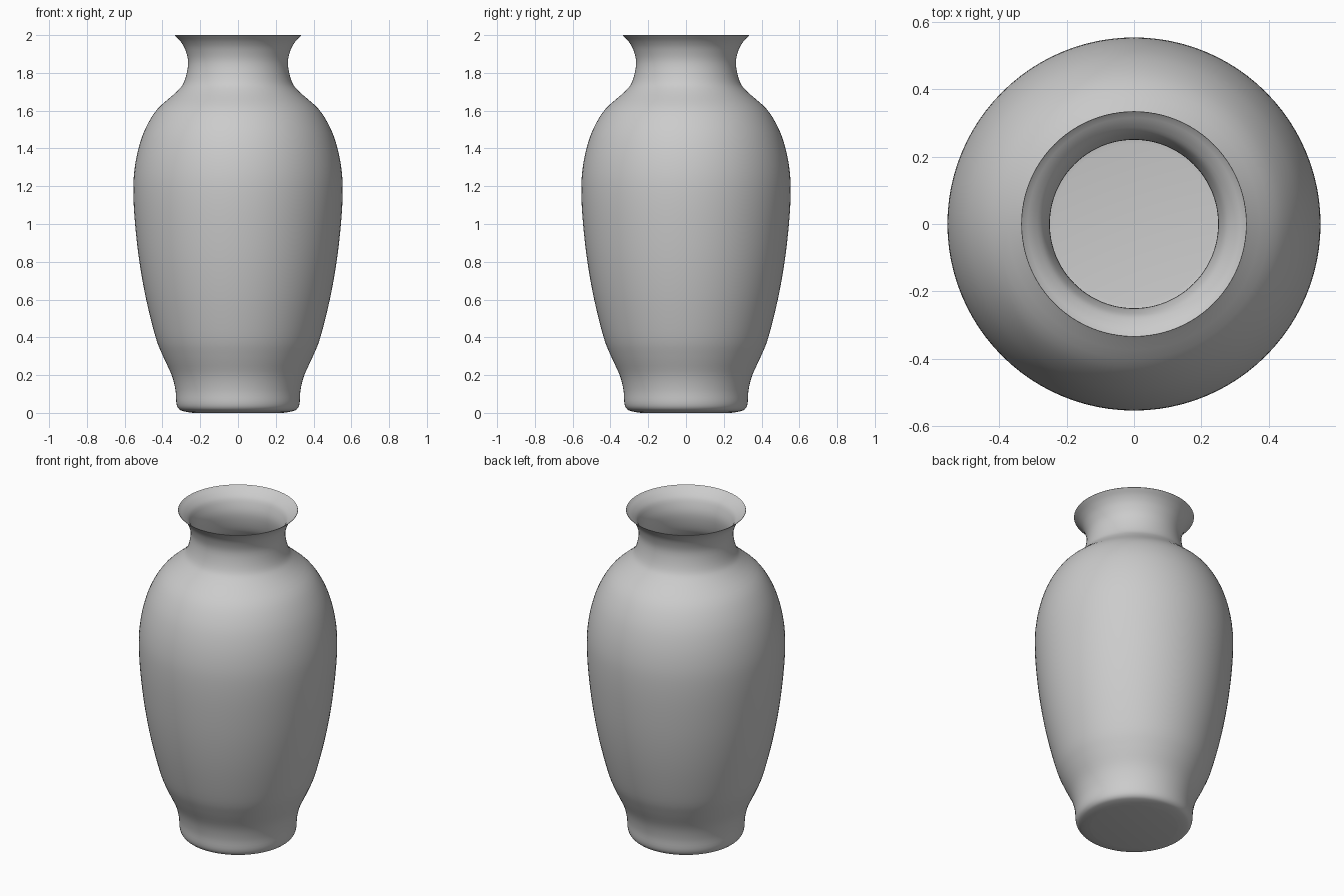
import bpy, bmesh, math
from mathutils import Vector

if "Cube" in bpy.data.objects:
    bpy.data.objects.remove(bpy.data.objects["Cube"])

SIDES = 96
WALL = 0.014

# Outer silhouette: (radius, height)
OUTER = [(0.24, 0.0), (0.285, 0.008), (0.312, 0.02), (0.326, 0.05), (0.331, 0.12),
         (0.351, 0.2), (0.397, 0.3), (0.436, 0.4), (0.486, 0.6), (0.522, 0.8),
         (0.545, 1.0), (0.554, 1.16), (0.549, 1.28), (0.527, 1.4), (0.488, 1.51),
         (0.425, 1.61), (0.325, 1.7), (0.284, 1.755), (0.264, 1.85),
         (0.278, 1.92), (0.303, 1.965), (0.335, 1.998)]


def smooth_path(points, steps=4):
    """Catmull-Rom curve through the points."""
    p = [Vector(q) for q in points]
    p = [2 * p[0] - p[1]] + p + [2 * p[-1] - p[-2]]
    out = []
    for a, b, c, d in zip(p, p[1:], p[2:], p[3:]):
        for i in range(steps):
            t = i / steps
            out.append(0.5 * (2 * b + (c - a) * t + (2 * a - 5 * b + 4 * c - d) * t * t
                              + (3 * b - a - 3 * c + d) * t ** 3))
    return out + [p[-2]]


outer = smooth_path(OUTER)

# Inner wall: outline moved inwards, thinning to a fine edge at the lip
inner = []
for i, q in enumerate(outer):
    t = (outer[min(i + 1, len(outer) - 1)] - outer[max(i - 1, 0)]).normalized()
    wall = WALL * min(1.0, (2.0 - q.y) / 0.06)
    inner.append(q + Vector((-t.y, t.x)) * wall)

# Closed section from the base centre, up the outside and down the inside
section = [Vector((0, 0))] + outer + [Vector((0.334, 2.0))] + inner[-2::-1]
section.append(Vector((0, inner[0].y)))

bm = bmesh.new()
verts = [bm.verts.new((r, 0, z)) for r, z in section]
edges = [bm.edges.new(pair) for pair in zip(verts, verts[1:])]
bmesh.ops.spin(bm, geom=verts + edges, cent=(0, 0, 0), axis=(0, 0, 1),
               angle=math.tau, steps=SIDES, use_merge=False, use_duplicate=False)
bmesh.ops.remove_doubles(bm, verts=bm.verts, dist=0.0004)
bmesh.ops.recalc_face_normals(bm, faces=bm.faces)
mesh = bpy.data.meshes.new("vase")
bm.to_mesh(mesh)
bm.free()

vase = bpy.data.objects.new("vase", mesh)
bpy.context.collection.objects.link(vase)
bpy.context.view_layer.objects.active = vase
vase.select_set(True)
bpy.ops.object.shade_smooth_by_angle(angle=math.radians(50))
